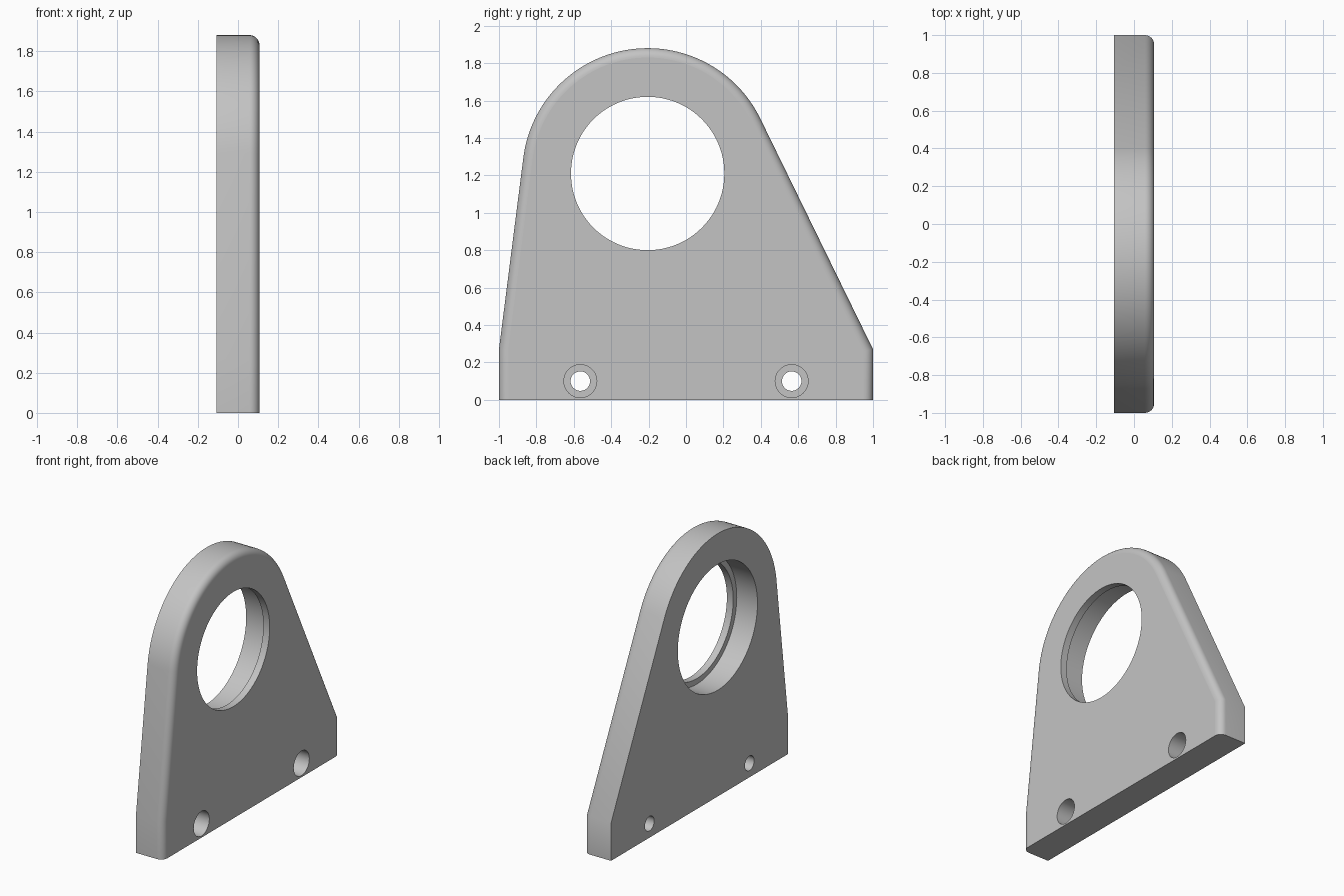
import bpy, bmesh, math

if "Cube" in bpy.data.objects:
    bpy.data.objects.remove(bpy.data.objects["Cube"])

HALF = 0.107                      # half of plate thickness
CY, CZ, R = -0.205, 1.21, 0.67    # centre and radius of the rounded top
SHOULDER = 0.27                   # height of the vertical lower sides
FILLET = 0.05

bm = bmesh.new()


def tangent_angle(side):
    """Direction of the slope's normal, from a shoulder corner to the arc."""
    dy, dz = side - CY, SHOULDER - CZ
    a = math.atan2(dz, dy) + side * math.acos(R / math.hypot(dy, dz))
    return a % (2 * math.pi)


A_RIGHT, A_LEFT = tangent_angle(1), tangent_angle(-1)


def outline(x, t):
    """Plate outline at depth x, pulled in by t on all edges but the bottom."""
    def corner(side, a):
        y = side * (1 - t)
        return y, CZ + (R - t - math.cos(a) * (y - CY)) / math.sin(a)
    pts = [(-1 + t, 0), (1 - t, 0), corner(1, A_RIGHT)]
    n = 64
    for i in range(n + 1):
        a = A_RIGHT + (A_LEFT - A_RIGHT) * i / n
        pts.append((CY + (R - t) * math.cos(a), CZ + (R - t) * math.sin(a)))
    pts.append(corner(-1, A_LEFT))
    return [bm.verts.new((x, y, z)) for y, z in pts]


def ring(x, y, z, r, n):
    return [bm.verts.new((x, y + r * math.cos(2 * math.pi * i / n),
                          z + r * math.sin(2 * math.pi * i / n))) for i in range(n)]


def skin(loops):
    """Join successive loops with quads."""
    for a, b in zip(loops, loops[1:]):
        for i in range(len(a)):
            j = (i + 1) % len(a)
            bm.faces.new((a[i], a[j], b[j], b[i]))
    return loops[0], loops[-1]


# Outer wall with rounded edge on the +x side
levels = [(-HALF, 0)]
for i in range(9):
    a = math.pi / 2 * i / 8
    levels.append((HALF - FILLET + FILLET * math.sin(a), FILLET * (1 - math.cos(a))))
ends = [skin([outline(x, t) for x, t in levels])]

# Stepped bearing bore with a thin lip on the +x side
lip = HALF - 0.05
ends.append(skin([ring(x, CY, CZ, r, 96) for x, r in
                  ((-HALF, 0.45), (lip, 0.45), (lip, 0.41), (HALF, 0.41))]))

# Counterbored bolt holes
seat = HALF - 0.12
for y in (-0.565, 0.565):
    ends.append(skin([ring(x, y, 0.1, r, 40) for x, r in
                      ((-HALF, 0.052), (seat, 0.052), (seat, 0.088), (HALF, 0.088))]))

# Flat back and front faces, filled around the holes
for k, nx in ((0, -1), (1, 1)):
    edges = []
    for e in ends:
        loop = e[k]
        edges += [bm.edges.get((loop[i - 1], loop[i])) for i in range(len(loop))]
    bmesh.ops.triangle_fill(bm, use_beauty=True, edges=edges, normal=(nx, 0, 0))

bmesh.ops.recalc_face_normals(bm, faces=bm.faces[:])
mesh = bpy.data.meshes.new("bearing_bracket")
bm.to_mesh(mesh)
bm.free()
plate = bpy.data.objects.new("bearing_bracket", mesh)
bpy.context.collection.objects.link(plate)

grey = bpy.data.materials.new("plain grey")
grey.diffuse_color = (0.55, 0.55, 0.55, 1)
grey.use_nodes = True
grey.node_tree.nodes["Principled BSDF"].inputs["Base Color"].default_value = grey.diffuse_color
mesh.materials.append(grey)

# Smooth curves, flat main faces
bpy.context.view_layer.objects.active = plate
plate.select_set(True)
bpy.ops.object.shade_smooth_by_angle(angle=math.radians(30))
for p in mesh.polygons:
    if abs(p.normal.x) > 0.999:
        p.use_smooth = False
